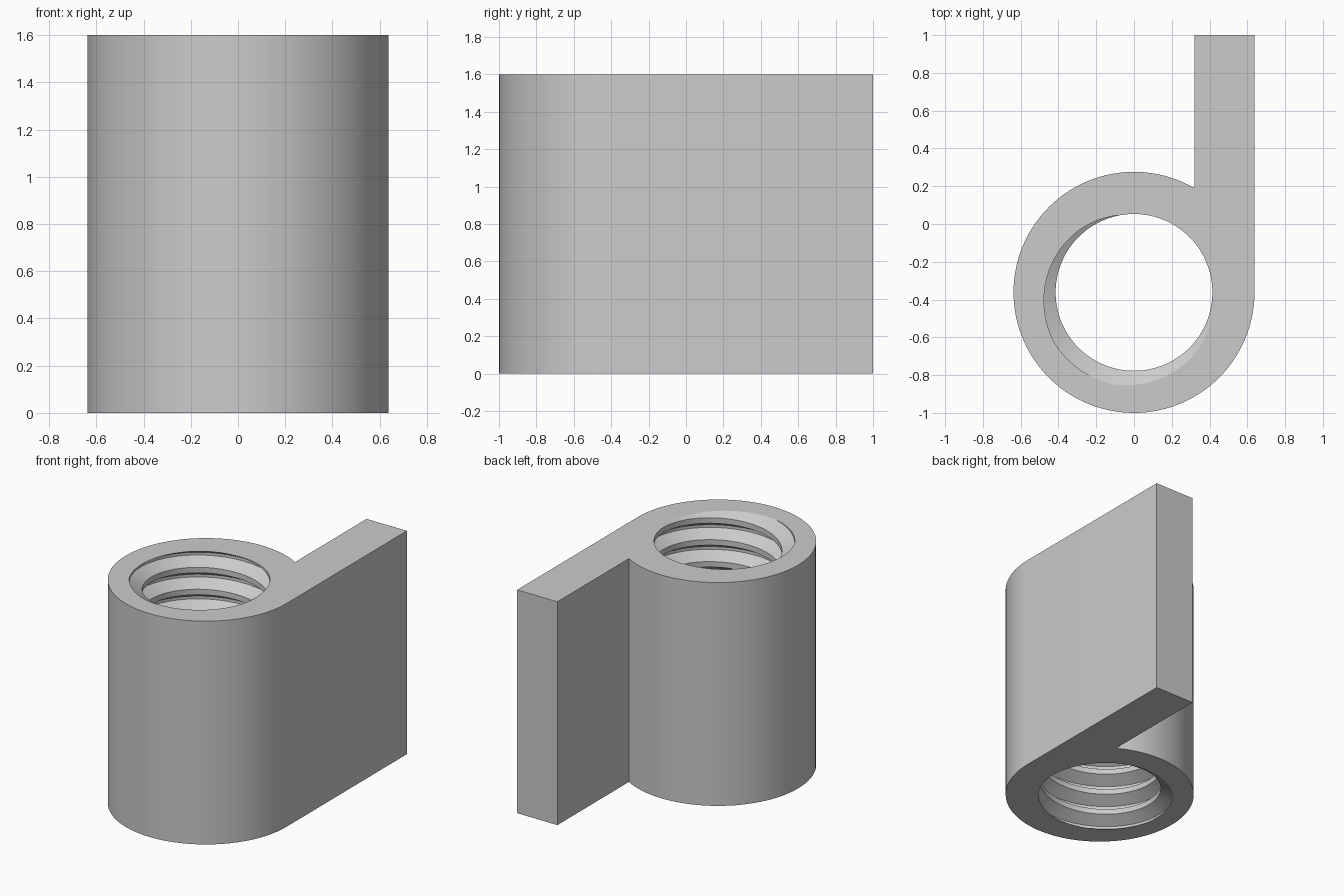
import bpy, bmesh, math

if "Cube" in bpy.data.objects:
    bpy.data.objects.remove(bpy.data.objects["Cube"], do_unlink=True)

HEIGHT = 1.6
RADIUS = 0.638
CENTRE_Y = -0.362
PLATE_INNER = 0.319
PITCH = 0.157
MINOR, MAJOR = 0.415, 0.499
STEPS = 96

grey = bpy.data.materials.new("plain_grey")
grey.use_nodes = True
colour = (0.6, 0.6, 0.6, 1)
grey.diffuse_color = colour
grey.node_tree.nodes["Principled BSDF"].inputs["Base Color"].default_value = colour


def make_object(name, bm):
    bmesh.ops.recalc_face_normals(bm, faces=bm.faces[:])
    mesh = bpy.data.meshes.new(name)
    bm.to_mesh(mesh)
    bm.free()
    mesh.materials.append(grey)
    obj = bpy.data.objects.new(name, mesh)
    bpy.context.collection.objects.link(obj)
    return obj


# Barrel with tangent plate: one outline, extruded upwards
outline = [(RADIUS, 1), (PLATE_INNER, 1)]
start = math.acos(PLATE_INNER / RADIUS)
for i in range(STEPS + 1):
    a = start + (math.tau - start) * i / STEPS
    outline.append((RADIUS * math.cos(a), CENTRE_Y + RADIUS * math.sin(a)))
bm = bmesh.new()
base = bm.faces.new([bm.verts.new((x, y, 0)) for x, y in outline])
top = bmesh.ops.extrude_face_region(bm, geom=[base])["geom"]
bmesh.ops.translate(bm, vec=(0, 0, HEIGHT),
                    verts=[v for v in top if isinstance(v, bmesh.types.BMVert)])
body = make_object("threaded_barrel_with_plate", bm)

# Thread cutter: helical groove profile wrapped around the bore
groove = [(-3 / 8, MINOR), (-1 / 16, MAJOR), (1 / 16, MAJOR), (3 / 8, MINOR)]
phase = math.radians(235)
turns = range(-14, 4)
bm = bmesh.new()
columns = []
for j in range(STEPS):
    a = math.tau * j / STEPS
    lift = HEIGHT + PITCH * (a - phase) / math.tau
    columns.append([bm.verts.new((r * math.cos(a), CENTRE_Y + r * math.sin(a),
                                  lift + PITCH * (t + h)))
                    for t in turns for h, r in groove])
rows = len(columns[0])
for j in range(STEPS):
    shift = len(groove) if j == STEPS - 1 else 0
    here, there = columns[j], columns[(j + 1) % STEPS]
    for k in range(rows - 1 - shift):
        bm.faces.new((here[k], there[k + shift], there[k + 1 + shift], here[k + 1]))

# Trim the thread just beyond both ends and cap it
for z, direction in ((-0.01, -1), (HEIGHT + 0.01, 1)):
    cut = bmesh.ops.bisect_plane(bm, geom=bm.verts[:] + bm.edges[:] + bm.faces[:],
                                 dist=1e-6, plane_co=(0, 0, z),
                                 plane_no=(0, 0, direction), clear_outer=True)
    rim = [e for e in bm.edges if e.is_boundary
           and all(abs(v.co.z - z) < 1e-4 for v in e.verts)]
    bmesh.ops.edgeloop_fill(bm, edges=rim)
cutter = make_object("thread_cutter", bm)
cutter.hide_render = True

# Cut the threaded bore and bake the result
mod = body.modifiers.new("bore", 'BOOLEAN')
mod.operation = 'DIFFERENCE'
mod.solver = 'EXACT'
mod.object = cutter
bpy.context.view_layer.update()
graph = bpy.context.evaluated_depsgraph_get()
result = bpy.data.meshes.new_from_object(body.evaluated_get(graph))
body.modifiers.clear()
body.data = result
bpy.data.objects.remove(cutter, do_unlink=True)

# Smooth curved walls, crisp edges
bpy.ops.object.select_all(action='DESELECT')
body.select_set(True)
bpy.context.view_layer.objects.active = body
bpy.ops.object.shade_smooth_by_angle(angle=math.radians(25))
